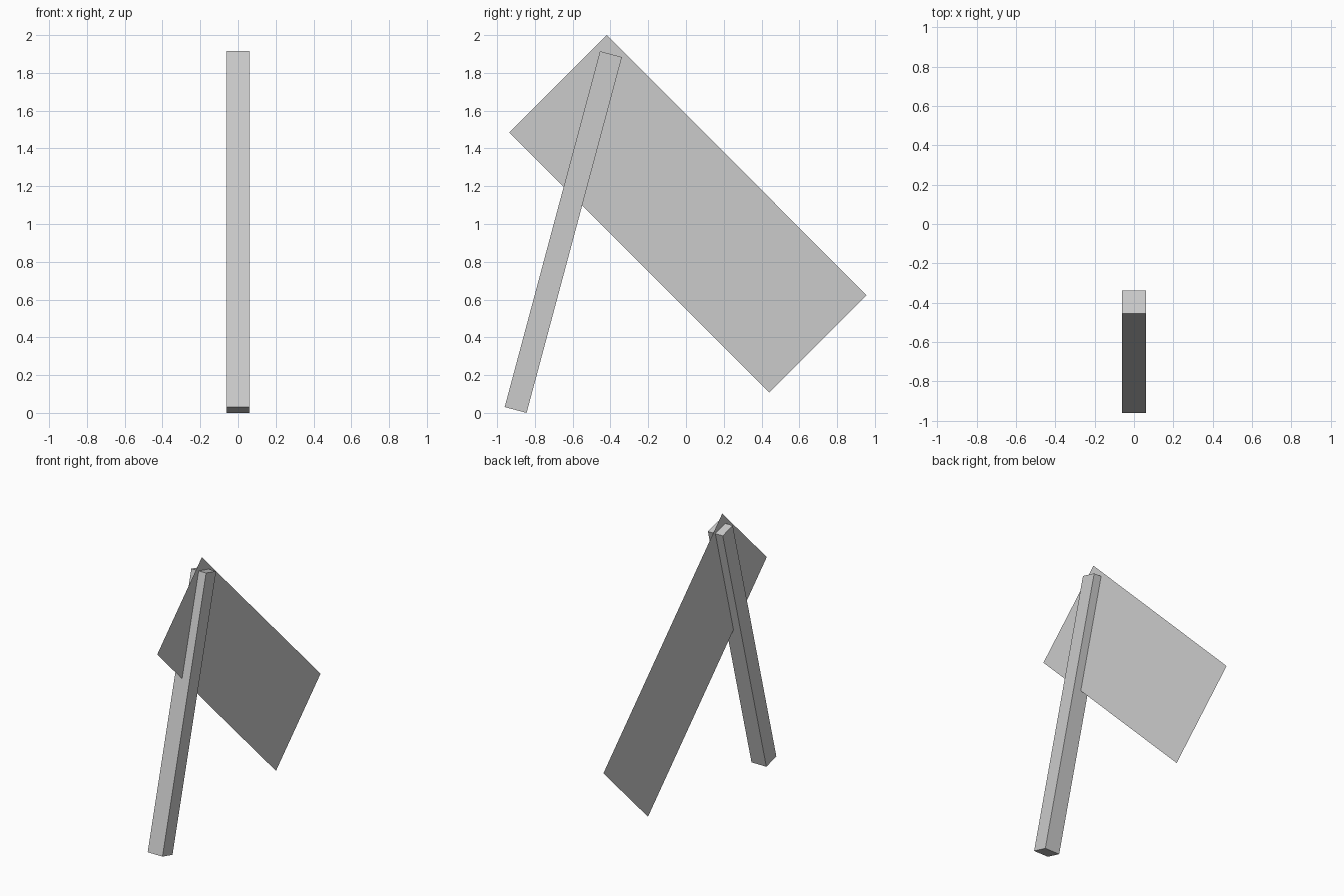
import bpy, math
from mathutils import Matrix, Vector

if "Cube" in bpy.data.objects:
    bpy.data.objects.remove(bpy.data.objects["Cube"])

# Leaning square pole, tilted 15 degrees towards the back
tilt = math.radians(15)
size, length = 0.12, 1.95
bpy.ops.mesh.primitive_cube_add(size=1)
pole = bpy.context.object
pole.name = "flag_pole"
axis = Vector((0, math.sin(tilt), math.cos(tilt)))
base = Vector((0, -0.902, 0.0155))
pole.data.transform(Matrix.Translation(base + axis * length / 2)
                    @ Matrix.Rotation(-tilt, 4, 'X')
                    @ Matrix.Diagonal((size, size, length, 1)))

# Thin flag sheet in the x = 0 plane, sloping down 45 degrees
corners = [(-0.419, 2.0), (-0.935, 1.485), (0.44, 0.108), (0.956, 0.623)]
mesh = bpy.data.meshes.new("flag_cloth")
mesh.from_pydata([(0, y, z) for y, z in corners], [], [(0, 1, 2, 3)])
flag = bpy.data.objects.new("flag_cloth", mesh)
bpy.context.collection.objects.link(flag)
